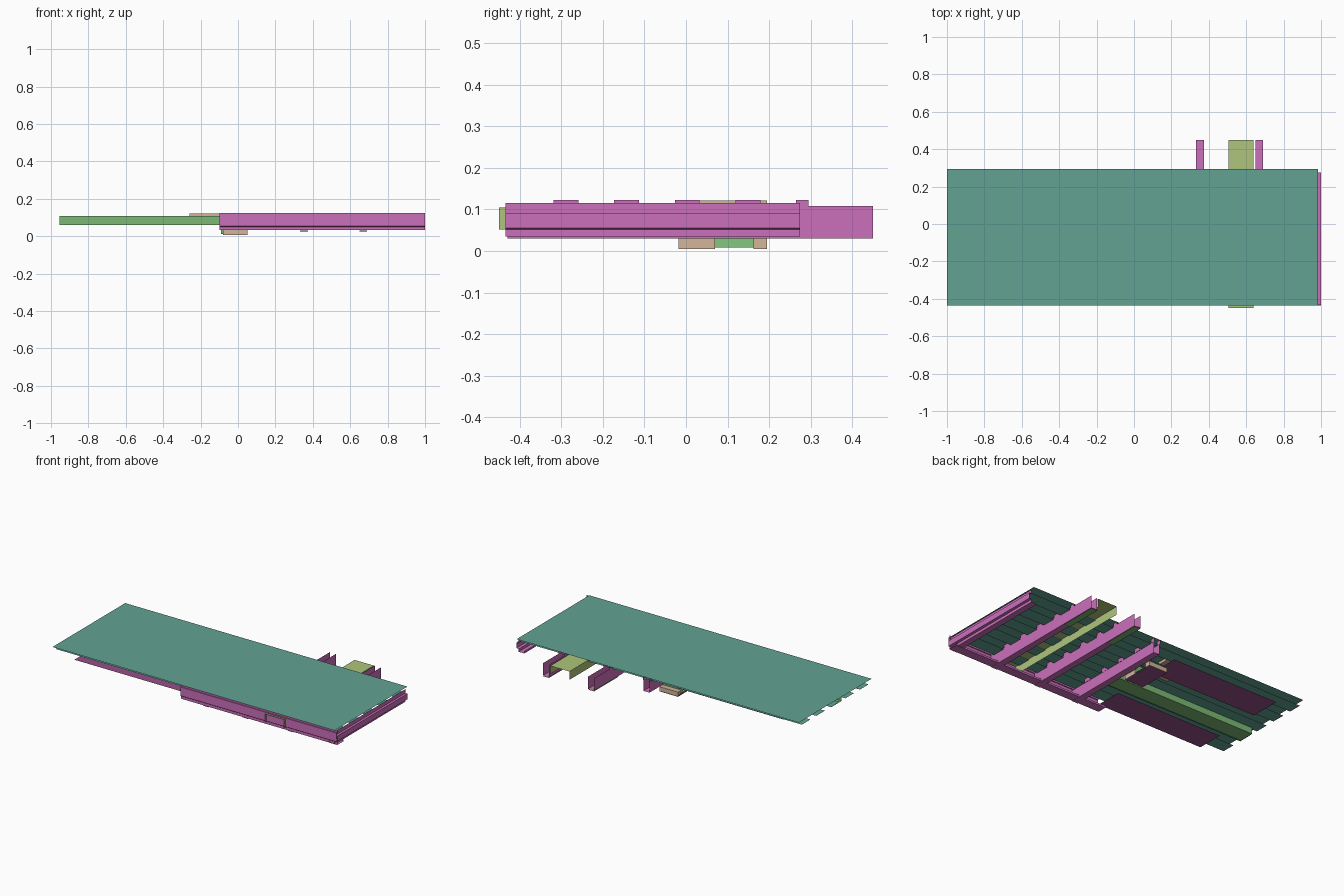
import bpy, bmesh

if "Cube" in bpy.data.objects:
    bpy.data.objects.remove(bpy.data.objects["Cube"])


def mat(name, c):
    m = bpy.data.materials.new(name)
    m.diffuse_color = (*c, 1)
    m.use_nodes = True
    m.node_tree.nodes["Principled BSDF"].inputs["Base Color"].default_value = m.diffuse_color
    return m


TEAL = mat("teal", (0.12, 0.36, 0.29))
PINK = mat("pink", (0.60, 0.16, 0.50))
PURPLE = mat("purple", (0.30, 0.08, 0.25))
GREEN = mat("green", (0.20, 0.48, 0.18))
OLIVE = mat("olive", (0.43, 0.56, 0.20))
TAN = mat("tan", (0.65, 0.46, 0.33))


def make(name, bm, material):
    me = bpy.data.meshes.new(name)
    bm.to_mesh(me)
    bm.free()
    ob = bpy.data.objects.new(name, me)
    bpy.context.collection.objects.link(ob)
    me.materials.append(material)
    return ob


def sheet(name, x0, x1, y0, y1, z, material):
    bm = bmesh.new()
    bm.faces.new([bm.verts.new(p) for p in
                  ((x0, y0, z), (x1, y0, z), (x1, y1, z), (x0, y1, z))])
    return make(name, bm, material)


def section(name, profile, axis, a, b, material):
    """Thin folded-metal section swept along x (profile y,z) or y (profile x,z)."""
    def at(p, t):
        return (t, p[0], p[1]) if axis == 'x' else (p[0], t, p[1])
    bm = bmesh.new()
    rows = [[bm.verts.new(at(p, t)) for p in profile] for t in (a, b)]
    for i in range(len(profile) - 1):
        bm.faces.new((rows[0][i], rows[0][i + 1], rows[1][i + 1], rows[1][i]))
    return make(name, bm, material)


def box(name, x0, x1, y0, y1, z0, z1, material):
    bm = bmesh.new()
    bmesh.ops.create_cube(bm, size=1)
    for v in bm.verts:
        v.co = ((x0 + x1) / 2 + v.co.x * (x1 - x0),
                (y0 + y1) / 2 + v.co.y * (y1 - y0),
                (z0 + z1) / 2 + v.co.z * (z1 - z0))
    return make(name, bm, material)


Y0, Y1, TOP, LOW = -0.435, 0.295, 0.123, 0.099

# Floor sheet and the lower ribs under it
sheet("floor_sheet", -1, 0.985, Y0, Y1, TOP, TEAL)
pitch = (Y1 - Y0) / 5
for i in range(5):
    y = Y0 + pitch * i + 0.03
    sheet(f"floor_rib_{i}", -1, 0.985, y, y + 0.086, LOW, TEAL)

# Front side rail and right end rail
section("front_rail", [(-0.37, 0.045), (-0.37, 0.033), (-0.43, 0.033), (-0.43, 0.05),
                       (-0.437, 0.055), (-0.437, 0.11), (-0.43, 0.11), (-0.43, TOP)],
        'x', -0.1, 1.0, PINK)
section("front_rail_lip", [(-0.43, 0.05), (-0.39, 0.05)], 'x', -0.1, 0.99, GREEN)
section("end_rail", [(0.945, 0.048), (0.945, 0.035), (0.985, 0.035), (0.985, 0.052),
                     (1.0, 0.055), (1.0, 0.09), (0.985, 0.09), (0.985, 0.115)],
        'y', -0.435, 0.275, PINK)


# Cross beams: open channels with tabs reaching up between the ribs
def cross_beam(name, x, y_end, half=0.021):
    top = 0.108 if y_end > Y1 else 0.098
    section(name, [(x - half, top), (x - half, 0.03), (x + half, 0.03), (x + half, top)],
            'y', -0.43, y_end, PINK)
    for i in range(1, 6):
        y = Y0 + pitch * i - 0.03
        for s in (-half, half):
            section(f"{name}_tab", [(x + s, LOW), (x + s, TOP)], 'y',
                    y, min(y + 0.06, Y1), PINK)


cross_beam("cross_beam_right", 0.67, 0.45)
cross_beam("cross_beam_middle", 0.352, 0.45)
cross_beam("cross_beam_left", 0.075, 0.29)

# Reinforcing straps below the protruding beam ends
for x in (0.352, 0.67):
    section("beam_strap", [(0.2, 0.03), (0.21, 0.025), (0.45, 0.025)], 'x',
            x - 0.021, x + 0.021, GREEN)

# Wide cross duct
duct = section("cross_duct", [(0.505, 0.052), (0.505, 0.105), (0.64, 0.105), (0.64, 0.052)],
               'y', -0.45, 0.45, OLIVE)

# Lower skins and lengthwise channel on the left half
sheet("lower_skin_front", -0.85, -0.1, -0.43, -0.26, 0.08, PURPLE)
sheet("lower_skin_rear", -0.85, -0.1, 0.04, 0.235, 0.08, PURPLE)
section("long_channel", [(-0.23, 0.107), (-0.2, 0.107), (-0.2, 0.06), (-0.1, 0.06),
                         (-0.1, 0.107), (-0.07, 0.107)], 'x', -0.955, 0.06, GREEN)

# Bracket hanging below the left cross beam, with pad above
sheet("bracket_base", -0.08, 0.05, -0.018, 0.195, 0.003, PURPLE)
sheet("bracket_floor", -0.08, 0.05, -0.018, 0.195, 0.011, GREEN)
section("bracket_slope", [(-0.13, 0.06), (-0.08, 0.008)], 'y', -0.018, 0.195, GREEN)
for y0, y1 in ((-0.018, 0.07), (0.162, 0.195)):
    box("bracket_block", -0.08, 0.05, y0, y1, 0.005, 0.033, TAN)
for y in (0.075, 0.158):
    section("bracket_web", [(y, 0.011), (y, 0.06)], 'x', -0.09, 0.05, GREEN)
box("floor_pad", -0.26, -0.1, -0.018, 0.195, 0.106, 0.122, TAN)
